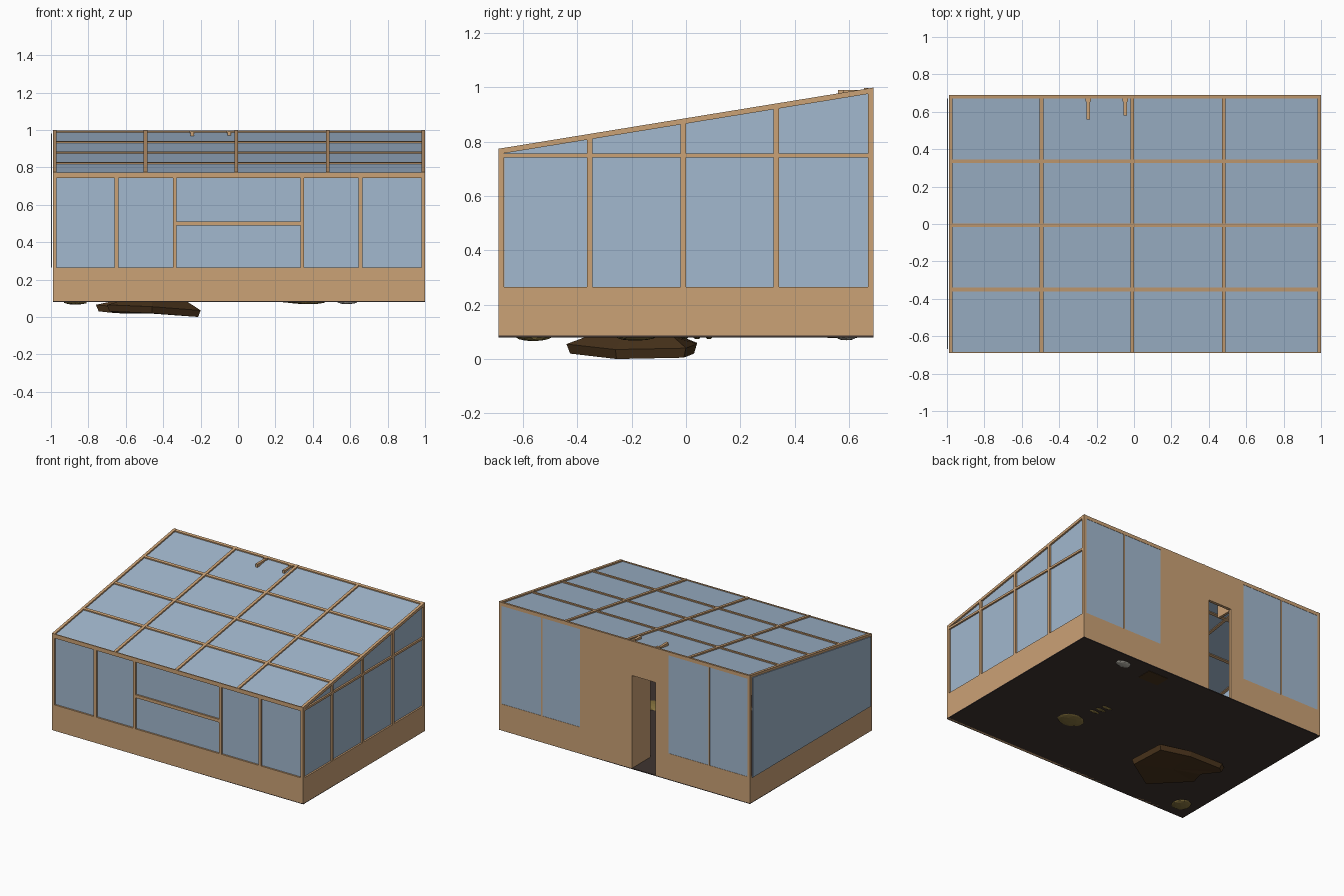
import bpy, bmesh, random
from mathutils import Vector

if "Cube" in bpy.data.objects:
    bpy.data.objects.remove(bpy.data.objects["Cube"])

random.seed(3)
X0, X1, Y0, Y1, ZB = -0.99, 1.0, -0.69, 0.69, 0.08


def mat(name, *c):
    m = bpy.data.materials.new(name)
    m.diffuse_color = (*c, 1)
    m.use_nodes = True
    m.node_tree.nodes["Principled BSDF"].inputs["Base Color"].default_value = m.diffuse_color
    return m


WOOD = mat("wood", 0.60, 0.36, 0.18)
GLASS = mat("glass", 0.36, 0.48, 0.62)
SOIL = mat("dark_floor", 0.05, 0.035, 0.03)
EARTH = mat("brown_earth", 0.07, 0.035, 0.012)
STONE = mat("ochre_stone", 0.25, 0.18, 0.05)
GREY = mat("pale_stone", 0.5, 0.48, 0.42)


def zr(y):
    """Height of the sloping roof at depth y."""
    return 0.8865 + 0.163 * y


def finish(name, bm, m):
    bmesh.ops.recalc_face_normals(bm, faces=bm.faces)
    me = bpy.data.meshes.new(name)
    bm.to_mesh(me)
    bm.free()
    me.materials.append(m)
    ob = bpy.data.objects.new(name, me)
    bpy.context.collection.objects.link(ob)
    return ob


def prism(name, profile, xa, xb, m):
    """Extrude a (y, z) outline along x."""
    bm = bmesh.new()
    f = bm.faces.new([bm.verts.new((xa, y, z)) for y, z in profile])
    r = bmesh.ops.extrude_face_region(bm, geom=[f])
    bmesh.ops.translate(bm, vec=(xb - xa, 0, 0),
                        verts=[v for v in r["geom"] if isinstance(v, bmesh.types.BMVert)])
    return finish(name, bm, m)


def box(name, xa, xb, ya, yb, za, zb, m=WOOD):
    return prism(name, [(ya, za), (yb, za), (yb, zb), (ya, zb)], xa, xb, m)


def slope_strip(name, xa, xb, ya, yb, top, thick, m=WOOD):
    """Piece lying parallel to the roof, 'top' below its surface."""
    return prism(name, [(ya, zr(ya) - top - thick), (yb, zr(yb) - top - thick),
                        (yb, zr(yb) - top), (ya, zr(ya) - top)], xa, xb, m)


# floor and low base walls
box("floor", X0, X1, Y0, Y1, ZB, ZB + 0.006, SOIL)
box("front_base_wall", X0, X1, Y0, Y0 + 0.02, ZB, 0.265)
for n, x in (("left", X0), ("right", X1 - 0.02)):
    box(n + "_base_wall", x, x + 0.02, Y0, Y1, ZB, 0.265)

# front wall: glass, posts and rails
box("front_glass", X0 + 0.01, X1 - 0.01, Y0 + 0.012, Y0 + 0.017, 0.26, 0.76, GLASS)
for x in (-0.98, -0.65, -0.338, 0.343, 0.655, 0.99):
    box("front_post", x - 0.01, x + 0.01, Y0, Y0 + 0.02, 0.265, 0.75)
box("front_top_rail", X0, X1, Y0, Y0 + 0.02, 0.743, 0.765)
box("front_middle_rail", -0.338, 0.343, Y0, Y0 + 0.02, 0.488, 0.51)

# side walls: posts up to the roof, cross rail, sloping glass
for n, x in (("left", X0), ("right", X1 - 0.02)):
    for y in (-0.68, -0.355, -0.01, 0.333, 0.68):
        a, b = y - 0.01, y + 0.01
        prism(n + "_post", [(a, 0.26), (b, 0.26), (b, zr(b) - 0.01), (a, zr(a) - 0.01)],
              x, x + 0.02, WOOD)
    box(n + "_cross_rail", x, x + 0.02, Y0, Y1, 0.742, 0.757)
for n, xa, xb, z in (("left", -1.0, -0.994, 0.265), ("right", 0.983, 0.988, 0.255)):
    a, b = -0.668, 0.672
    prism(n + "_glass", [(a, z), (b, z), (b, zr(b) - 0.015), (a, zr(a) - 0.015)], xa, xb, GLASS)

# back wall with door opening between two flush windows
yb0, top = Y1 - 0.02, 0.99
for n, a, b in (("base_left", X0, -0.24), ("base_right", -0.055, X1)):
    box("back_wall_" + n, a, b, yb0, Y1, ZB, 0.27)
for n, a, b, z in (("pier_left", -0.345, -0.24, 0.27), ("pier_right", -0.055, 0.355, 0.27),
                   ("lintel", -0.24, -0.055, 0.75)):
    box("back_wall_" + n, a, b, yb0, Y1, z, top)
box("back_top_rail", X0, X1, yb0, Y1, 0.972, top)
for x in (-0.985, -0.665, 0.66, 0.995):
    box("back_post", x - 0.005, x + 0.005, yb0, Y1, 0.27, 0.98)
for a, b in ((-0.98, -0.345), (0.355, 0.99)):
    box("back_window", a, b, yb0 + 0.003, Y1 - 0.002, 0.27, 0.972, GLASS)

# open door leaf and brackets above the doorway
box("door_leaf", -0.055, -0.04, 0.48, yb0, ZB, 0.75)
for x, y in ((-0.245, 0.56), (-0.046, 0.58)):
    box("door_bracket", x - 0.009, x + 0.009, y, 0.672, 0.74, 0.991)
    box("bracket_head", x - 0.015, x + 0.015, 0.655, 0.672, 0.95, 0.997)

# roof: glass sheet, rafters and purlins
slope_strip("roof_glass", X0 + 0.01, X1 - 0.01, Y0 + 0.005, Y1 - 0.01, 0.010, 0.004, GLASS)
for x in (-0.98, -0.495, -0.01, 0.48, 0.99):
    slope_strip("rafter", x - 0.01, x + 0.01, Y0, Y1, 0, 0.02)
for y in (-0.35, -0.007, 0.335, 0.68):
    slope_strip("purlin", X0, X1, y - 0.01, y + 0.01, 0.002, 0.018)
slope_strip("eave_strip", X0, X1, Y0, Y0 + 0.006, 0.002, 0.012)

# large earth mound hanging below the floor
outline = [(-.22, 0, .005), (-.45, .04, .02), (-.71, .04, .025), (-.76, 0, .03), (-.66, -.1, .02),
           (-.70, -.22, .03), (-.46, -.44, .02), (-.20, -.26, .0)]
bm = bmesh.new()
c = Vector((-0.46, -0.17))
rings = []
for s, z in ((0.72, ZB + 0.003), (1.0, None), (0.95, "low")):
    ring = []
    for x, y, h in outline:
        p = c + (Vector((x, y)) - c) * s
        ring.append(bm.verts.new((p.x, p.y, h + 0.035 if z is None else h if z == "low" else z)))
    rings.append(ring)
n = len(outline)
for r0, r1 in zip(rings, rings[1:]):
    for i in range(n):
        bm.faces.new((r0[i], r0[(i + 1) % n], r1[(i + 1) % n], r1[i]))
tip = bm.verts.new((c.x, c.y, 0.018))
for i in range(n):
    bm.faces.new((rings[2][i], rings[2][(i + 1) % n], tip))
bm.faces.new(rings[0])
finish("earth_mound", bm, EARTH)


# small stones poking through the floor
def stone(name, x, y, rx, ry, depth, m):
    bm = bmesh.new()
    bmesh.ops.create_icosphere(bm, subdivisions=2, radius=1)
    for v in bm.verts:
        k = random.uniform(0.9, 1.0)
        v.co = (x + v.co.x * rx * k, y + v.co.y * ry * k, ZB + 0.002 + v.co.z * depth * k)
    finish(name, bm, m)


stone("floor_stone", 0.38, -0.185, 0.10, 0.08, 0.015, STONE)
stone("floor_stone", -0.87, -0.56, 0.07, 0.07, 0.017, STONE)
stone("floor_pale_stone", 0.585, 0.59, 0.06, 0.04, 0.014, GREY)
for i in range(3):
    stone("floor_log", 0.30 + i * 0.015, 0.085 - i * 0.045, 0.045, 0.014, 0.010, STONE)
box("floor_plank", 0.24, 0.40, 0.52, 0.63, ZB - 0.002, ZB + 0.004, EARTH)
